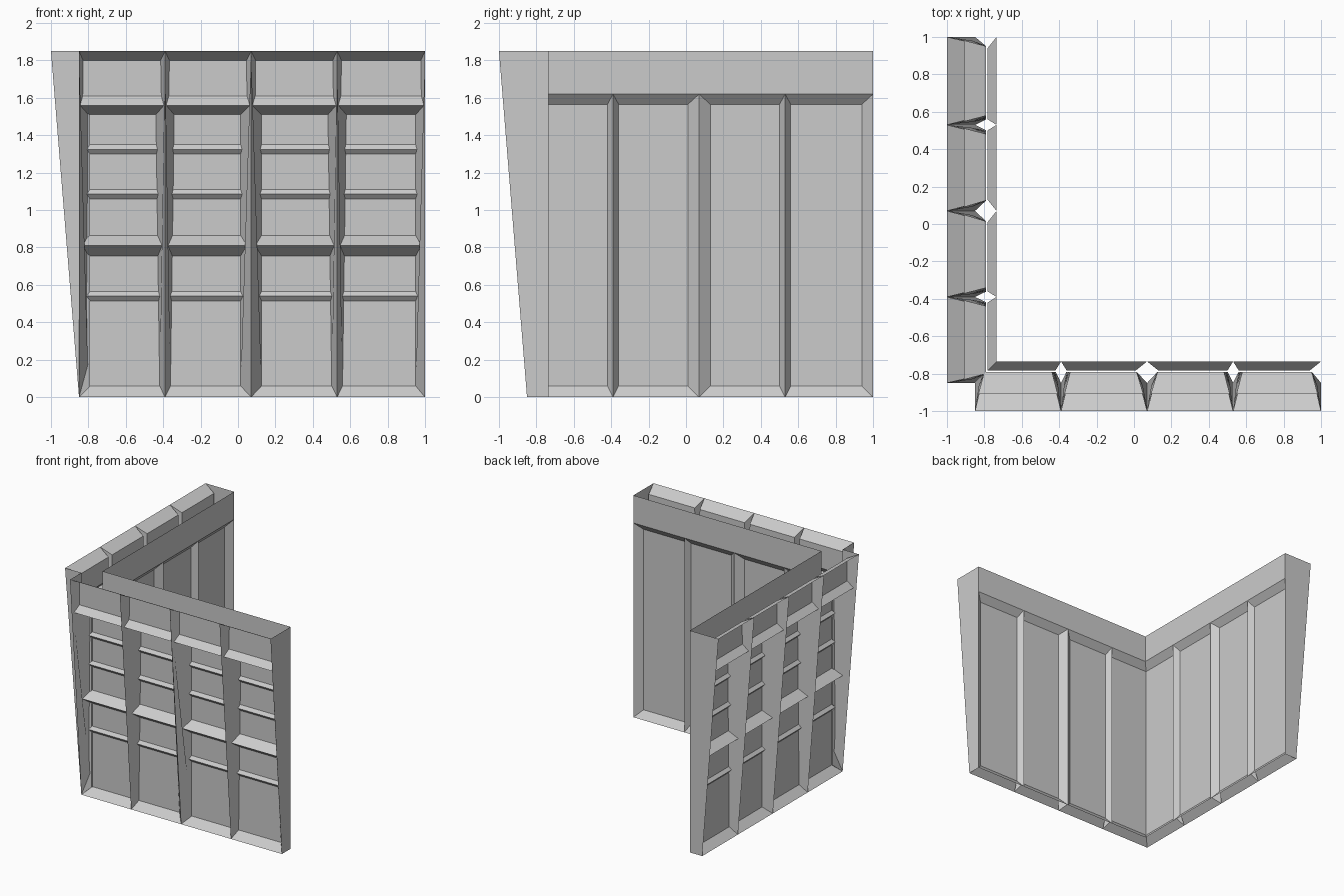
import bpy

cube = bpy.data.objects.get("Cube")
if cube:
    bpy.data.objects.remove(cube)

HEIGHT = 1.85
grey = bpy.data.materials.new("plain grey")
grey.use_nodes = True
grey.diffuse_color = (0.6, 0.6, 0.6, 1)
grey.node_tree.nodes["Principled BSDF"].inputs["Base Color"].default_value = (0.6, 0.6, 0.6, 1)


def lean(z):
    """Depth of the leaning outer rib edges at height z."""
    return -0.85 - 0.15 * z / HEIGHT


def flush(z):
    """Depth of the inner frame plane."""
    return -0.735


def ridge(z, half, depth):
    """Three profile points of a horizontal ridge on the outer panel."""
    return [(z - half, OUTER), (z, OUTER - depth), (z + half, OUTER)]


OUTER, INNER, UPPER = -0.79, -0.783, -0.905

# Vertical profiles of one bay as (height, depth)
outer_profile = (
    [(0, lean(0)), (0.06, OUTER)]
    + ridge(0.54, 0.025, 0.022)
    + ridge(0.81, 0.055, 0.075)
    + ridge(1.085, 0.025, 0.022)
    + ridge(1.325, 0.025, 0.022)
    + [(1.51, OUTER), (1.56, -0.955), (1.61, UPPER), (1.80, UPPER), (HEIGHT, lean(HEIGHT))]
)
inner_profile = [(0, flush(0)), (0.06, INNER), (1.565, INNER), (1.62, flush(0))]

# Rib half widths as (at the base, growth per unit of height)
SLIM, WIDE, END = (0.028, 0.014), (0.056, 0), (0.05, 0)
MITRE = (INNER - flush(0), 0)
outer_ribs = [(-0.85, END), (-0.39, SLIM), (0.07, WIDE), (0.53, SLIM), (1.0, END)]
inner_ribs = [(-0.735, MITRE), (-0.39, (0.03, 0)), (0.07, (0.06, 0)), (0.53, (0.03, 0)), (1.0, (0.06, 0))]


def make(name, faces, swap):
    """Mesh from point-list faces; swap mirrors the part onto the side wing."""
    verts, index, polys = [], {}, []
    for face in faces:
        poly = []
        for x, y, z in face:
            p = (y, x, z) if swap else (x, y, z)
            key = tuple(round(c, 5) for c in p)
            if key not in index:
                index[key] = len(verts)
                verts.append(p)
            poly.append(index[key])
        polys.append(poly[::-1] if swap else poly)
    mesh = bpy.data.meshes.new(name)
    mesh.from_pydata(verts, [], polys)
    mesh.materials.append(grey)
    obj = bpy.data.objects.new(name, mesh)
    bpy.context.collection.objects.link(obj)


def bays(profile, ribs, edge, panel):
    """Recessed bays between ribs, with sloping rib sides."""
    faces = []
    for (xa, wa), (xb, wb) in zip(ribs, ribs[1:]):
        def row(x, w, sign):
            return [(x + sign * (w[0] + w[1] * z) * (edge(z) - y) / (edge(z) - panel), y, z)
                    for z, y in profile]
        left, right = row(xa, wa, 1), row(xb, wb, -1)
        for i in range(len(profile) - 1):
            faces.append([left[i], right[i], right[i + 1], left[i + 1]])
        if wa is not MITRE:
            faces.append(left)
        faces.append(right[::-1])
    return faces


for wing, swap in (("front", False), ("side", True)):
    # Ribbed outer skin
    make(wing + "_outer_skin", bays(outer_profile, outer_ribs, lean, OUTER), swap)

    # Inner skin with header band
    inner = bays(inner_profile, inner_ribs, flush, INNER)
    y = flush(0)
    inner.append([(y, y, 1.62), (1, y, 1.62), (1, y, HEIGHT), (y, y, HEIGHT)])
    make(wing + "_inner_skin", [f[::-1] for f in inner], swap)

    # Flat closing plate at the free end
    make(wing + "_end_plate", [[(1, lean(0), 0), (1, y, 0), (1, y, HEIGHT), (1, lean(HEIGHT), HEIGHT)]], swap)

    # Triangular plate at the outer corner notch
    c = lean(0)
    make(wing + "_corner_plate", [[(c, c, 0), (c, lean(HEIGHT), HEIGHT), (c, c, HEIGHT)]], swap)
